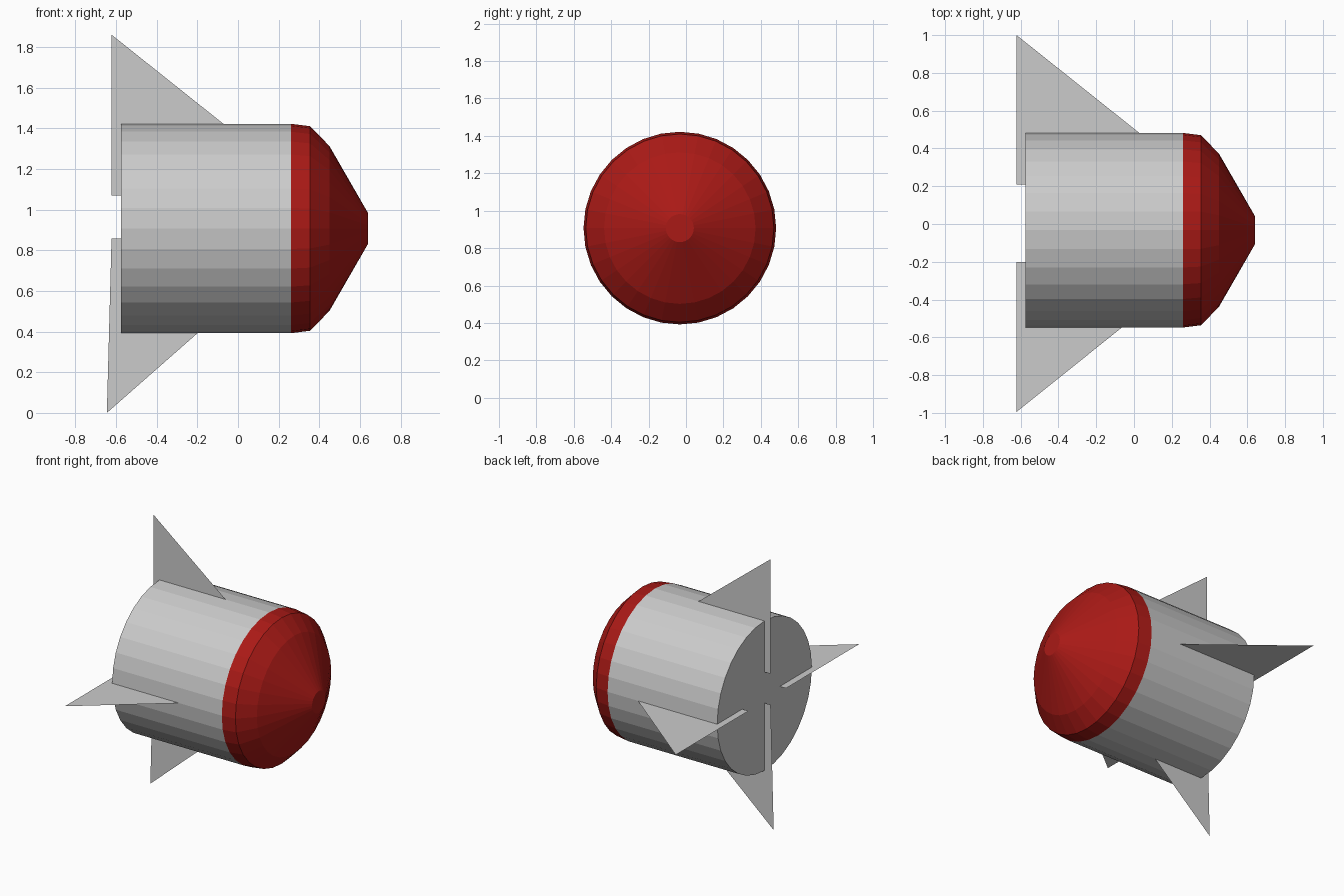
import bpy
from math import sin, cos, pi

if "Cube" in bpy.data.objects:
    bpy.data.objects.remove(bpy.data.objects["Cube"])

CY, CZ = -0.033, 0.907   # long axis of the rocket, running along x
SIDES = 32


def add_mesh(name, verts, faces, color=None):
    mesh = bpy.data.meshes.new(name)
    mesh.from_pydata(verts, [], faces)
    obj = bpy.data.objects.new(name, mesh)
    bpy.context.collection.objects.link(obj)
    if color:
        mat = bpy.data.materials.new(name + "_paint")
        mat.diffuse_color = color
        mat.use_nodes = True
        mat.node_tree.nodes["Principled BSDF"].inputs["Base Color"].default_value = mat.diffuse_color
        mesh.materials.append(mat)
    return obj


def lathe(name, profile, cap_start, cap_end, color=None):
    """Revolve (x, radius) points around the long axis."""
    n = SIDES
    verts = [(x, CY + r * cos(2 * pi * i / n), CZ + r * sin(2 * pi * i / n))
             for x, r in profile for i in range(n)]
    faces = [(k * n + i, (k + 1) * n + i, (k + 1) * n + (i + 1) % n, k * n + (i + 1) % n)
             for k in range(len(profile) - 1) for i in range(n)]
    if cap_start:
        faces.append(tuple(range(n)))
    if cap_end:
        last = (len(profile) - 1) * n
        faces.append(tuple(reversed(range(last, last + n))))
    # faces run inward with this winding, so flip them all
    return add_mesh(name, verts, [f[::-1] for f in faces], color)


# Grey body with a closed back
lathe("body", [(-0.575, 0.515), (0.26, 0.515)], True, False)

# Red nose with a blunt tip
lathe("nose_cone", [(0.26, 0.515), (0.355, 0.503), (0.45, 0.405), (0.64, 0.075)],
      False, True, (0.40, 0.010, 0.008, 1.0))

# Paper-thin triangular fins: (x, offset) corners at tip, rear root, front root
upright_fins = {
    "top_fin": [(-0.622, 1.86), (-0.622, 1.07), (0.37, 1.07)],
    "bottom_fin": [(-0.645, 0.0), (-0.622, 0.857), (0.33, 0.857)],
}
flat_fins = {
    "back_fin": [(-0.622, 1.0), (-0.622, 0.21), (0.37, 0.21)],
    "front_fin": [(-0.622, -0.995), (-0.622, -0.20), (0.37, -0.20)],
}
for name, pts in upright_fins.items():
    add_mesh(name, [(x, CY, z) for x, z in pts], [(0, 1, 2)])
for name, pts in flat_fins.items():
    add_mesh(name, [(x, y, CZ) for x, y in pts], [(0, 1, 2)])
